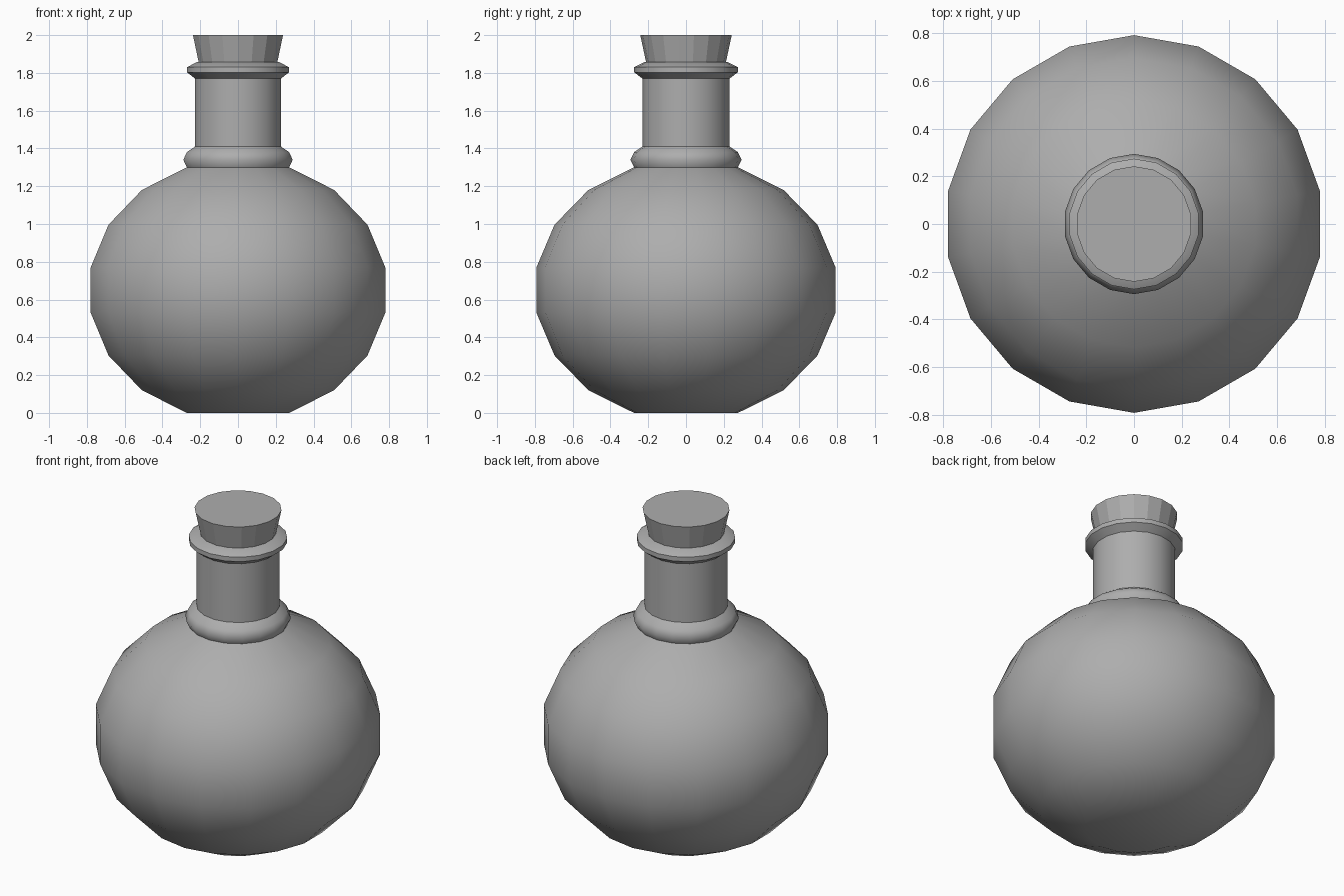
import bpy, bmesh, math

if "Cube" in bpy.data.objects:
    bpy.data.objects.remove(bpy.data.objects["Cube"])

SIDES = 18

# Darker grey shared by both parts
grey = bpy.data.materials.new("dark_grey")
grey.diffuse_color = (0.42, 0.42, 0.42, 1)
grey.use_nodes = True
grey.node_tree.nodes["Principled BSDF"].inputs["Base Color"].default_value = grey.diffuse_color

def lathe(name, profile, smooth=True):
    """Revolve (radius, z) points into a closed solid with a vertex on the y axis."""
    bm = bmesh.new()
    angles = [math.pi / 2 + i * math.tau / SIDES for i in range(SIDES)]
    rings = [[bm.verts.new((r * math.cos(a), r * math.sin(a), z)) for a in angles]
             for r, z in profile]
    for low, high in zip(rings, rings[1:]):
        for i in range(SIDES):
            j = (i + 1) % SIDES
            bm.faces.new((low[i], low[j], high[j], high[i]))
    bm.faces.new(rings[0][::-1])
    bm.faces.new(rings[-1])
    mesh = bpy.data.meshes.new(name)
    bm.to_mesh(mesh)
    bm.free()
    mesh.materials.append(grey)
    obj = bpy.data.objects.new(name, mesh)
    bpy.context.collection.objects.link(obj)
    if smooth:
        bpy.context.view_layer.objects.active = obj
        obj.select_set(True)
        bpy.ops.object.shade_smooth_by_angle(angle=math.radians(51))
        obj.select_set(False)
    return obj

# Flask: flattened sphere cut at both poles, collar ring, neck and lip
sphere = [(0.804 * math.cos(math.radians(a)), 0.65 + 0.692 * math.sin(math.radians(a)))
          for a in range(-70, 71, 20)]
sphere[0] = (sphere[0][0], 0.0)
collar = [(0.294, 1.34), (0.275, 1.38), (0.231, 1.41)]
neck_and_lip = [(0.231, 1.77), (0.274, 1.803), (0.274, 1.83), (0.222, 1.857)]
lathe("flask", sphere + collar + neck_and_lip)

# Stopper: tapered cork seated in the lip
lathe("cork", [(0.21, 1.85), (0.242, 2.0)], smooth=False)
